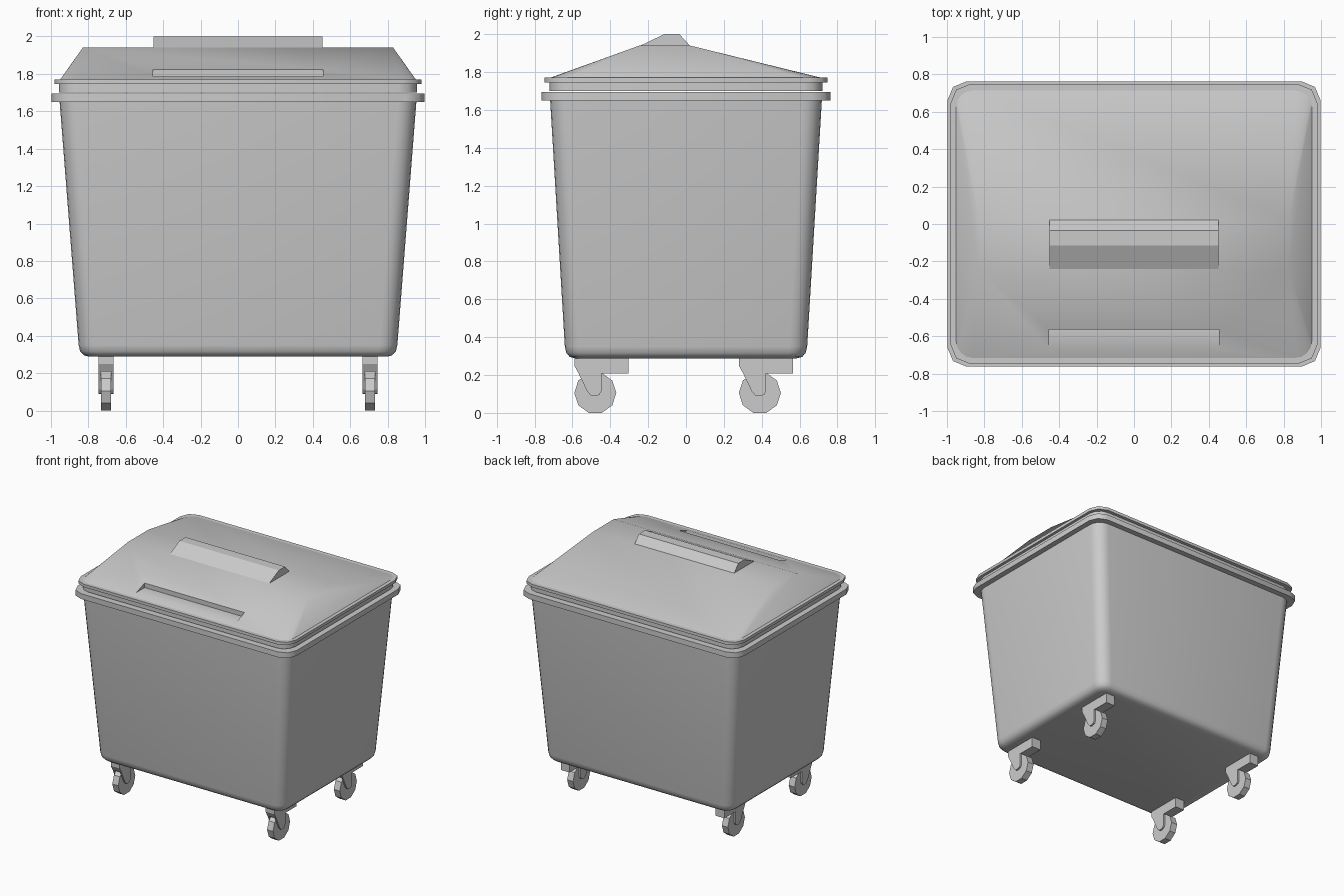
import bpy, bmesh, math

if "Cube" in bpy.data.objects:
    bpy.data.objects.remove(bpy.data.objects["Cube"])


def finish(name, bm, angle=35, smooth=True):
    bmesh.ops.recalc_face_normals(bm, faces=bm.faces)
    me = bpy.data.meshes.new(name)
    bm.to_mesh(me)
    bm.free()
    ob = bpy.data.objects.new(name, me)
    bpy.context.collection.objects.link(ob)
    bpy.ops.object.select_all(action='DESELECT')
    bpy.context.view_layer.objects.active = ob
    ob.select_set(True)
    if smooth:
        bpy.ops.object.shade_smooth_by_angle(angle=math.radians(angle))
    return ob


def rounded_rect(hx, hy, r, z, seg):
    pts = []
    for i, (sx, sy) in enumerate([(1, 1), (-1, 1), (-1, -1), (1, -1)]):
        for k in range(seg + 1):
            a = math.pi / 2 * (i + k / seg)
            pts.append((sx * (hx - r) + r * math.cos(a),
                        sy * (hy - r) + r * math.sin(a), z))
    return pts


def loft(name, rings, seg, angle=35):
    bm = bmesh.new()
    loops = [[bm.verts.new(p) for p in rounded_rect(*r, seg)] for r in rings]
    n = len(loops[0])
    for a, b in zip(loops, loops[1:]):
        for i in range(n):
            j = (i + 1) % n
            bm.faces.new((a[i], a[j], b[j], b[i]))
    bm.faces.new(loops[0])
    bm.faces.new(loops[-1])
    return finish(name, bm, angle)


def prism(name, profile, x0, x1, smooth=False):
    """Extrude a (y, z) profile along x."""
    bm = bmesh.new()
    f = bm.faces.new([bm.verts.new((x0, y, z)) for y, z in profile])
    ext = bmesh.ops.extrude_face_region(bm, geom=[f])
    for v in ext['geom']:
        if isinstance(v, bmesh.types.BMVert):
            v.co.x = x1
    return finish(name, bm, smooth=smooth)


# Tapered bin body with rounded bottom edge
loft("body", [(0.795, 0.585, 0.06, 0.288), (0.825, 0.614, 0.08, 0.296),
              (0.844, 0.632, 0.09, 0.316), (0.852, 0.64, 0.095, 0.35),
              (0.957, 0.72, 0.10, 1.693)], 5, 50)

# Rims and lid edge
loft("body_rim", [(0.997, 0.762, 0.10, 1.65), (0.997, 0.762, 0.10, 1.694)], 2, 50)
loft("lid_skirt", [(0.958, 0.72, 0.10, 1.70), (0.958, 0.72, 0.10, 1.76)], 3, 50)
loft("lid_flange", [(0.98, 0.747, 0.10, 1.746), (0.98, 0.747, 0.10, 1.77)], 2, 50)

# Hipped lid: hull between the rounded base and a flat ridge
bm = bmesh.new()
for p in rounded_rect(0.952, 0.722, 0.09, 1.768, 4):
    bm.verts.new(p)
for x in (-0.83, 0.83):
    for y in (-0.245, 0.02):
        bm.verts.new((x, y, 1.94))
bmesh.ops.convex_hull(bm, input=bm.verts)
bmesh.ops.dissolve_limit(bm, angle_limit=0.01, verts=bm.verts, edges=bm.edges)
lid = finish("lid_dome", bm, smooth=False)

# Stepped grip recess in the front slope
cutter = prism("grip_cutter", [(-0.69, 1.787), (-0.565, 1.787),
                               (-0.565, 1.95), (-0.69, 1.95)], -0.455, 0.455)
cutter.hide_render = True
mod = lid.modifiers.new("grip", 'BOOLEAN')
mod.operation = 'DIFFERENCE'
mod.solver = 'EXACT'
mod.object = cutter
bpy.ops.object.select_all(action='DESELECT')
bpy.context.view_layer.objects.active = lid
lid.select_set(True)
bpy.ops.object.modifier_apply(modifier="grip")
bpy.data.objects.remove(cutter)
bpy.ops.object.shade_smooth_by_angle(angle=math.radians(60))

# Raised hump on the ridge
prism("lid_hump", [(-0.25, 1.935), (-0.115, 2.0), (-0.035, 2.0), (0.025, 1.935)],
      -0.453, 0.453)

# Casters: wheel, mounting block and two fork legs each
block = [(-0.111, 0.292), (0.175, 0.292), (0.175, 0.208), (-0.088, 0.208), (-0.111, 0.25)]
leg = [(-0.088, 0.208), (0.032, 0.208), (0.032, 0.115), (0.022, 0.096),
       (0.0, 0.088), (-0.022, 0.09), (-0.042, 0.112)]
wheel = [(0.111 * math.cos(math.tau * k / 10), 0.1056 + 0.111 * math.sin(math.tau * k / 10))
         for k in range(10)]
for cx, side in ((-0.705, "left"), (0.705, "right")):
    for cy, end in ((-0.479, "front"), (0.39, "back")):
        tag = f"{end}_{side}"

        def part(name, prof, a, b):
            prism(f"{name}_{tag}", [(y + cy, z) for y, z in prof], cx + a, cx + b)

        part("caster_block", block, -0.04, 0.04)
        part("caster_wheel", wheel, -0.027, 0.027)
        part("caster_fork_outer", leg, 0.027, 0.04)
        part("caster_fork_inner", leg, -0.04, -0.027)
